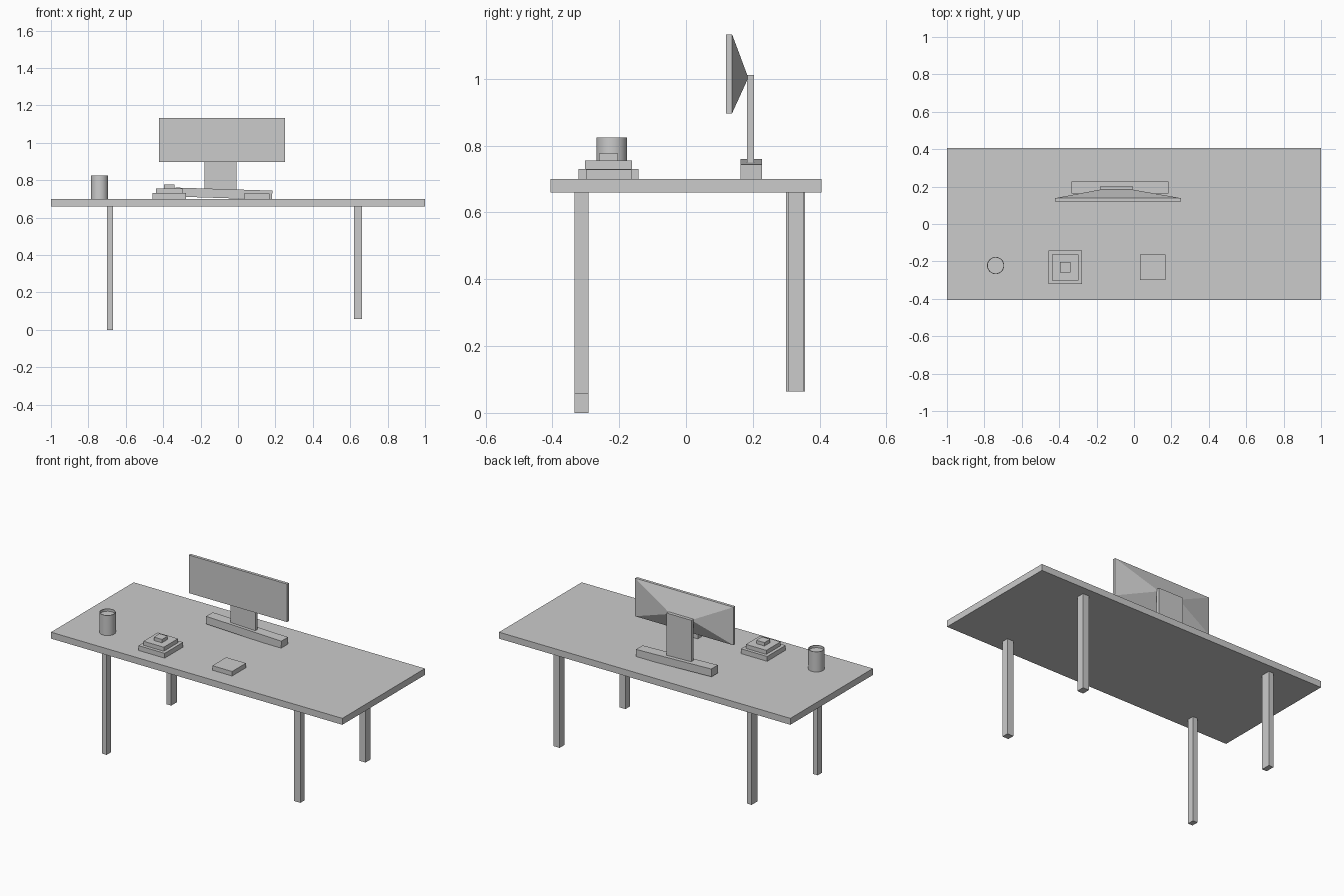
import bpy, bmesh, math
from mathutils import Matrix

if "Cube" in bpy.data.objects:
    bpy.data.objects.remove(bpy.data.objects["Cube"])


def finish(name, bm):
    bmesh.ops.recalc_face_normals(bm, faces=bm.faces)
    me = bpy.data.meshes.new(name)
    bm.to_mesh(me)
    bm.free()
    ob = bpy.data.objects.new(name, me)
    bpy.context.collection.objects.link(ob)
    return ob


def box(name, x0, x1, y0, y1, z0, z1):
    bm = bmesh.new()
    bmesh.ops.create_cube(bm, size=1, matrix=Matrix.Diagonal((x1 - x0, y1 - y0, z1 - z0, 1)))
    ob = finish(name, bm)
    ob.location = ((x0 + x1) / 2, (y0 + y1) / 2, (z0 + z1) / 2)
    return ob


# Desk top and slightly uneven legs
box("desk_top", -1, 1, -0.405, 0.405, 0.66, 0.70)
box("front_left_leg", -0.70, -0.668, -0.334, -0.292, 0.0, 0.665)
box("front_right_leg", 0.62, 0.662, -0.334, -0.292, 0.058, 0.665)
box("back_left_leg", -0.70, -0.668, 0.299, 0.356, 0.064, 0.665)
box("back_right_leg", 0.62, 0.662, 0.305, 0.354, 0.064, 0.665)

# Stepped stack and flat pad
for i, (h, z0, z1) in enumerate([(0.09, 0.70, 0.73), (0.07, 0.73, 0.755), (0.028, 0.755, 0.776)]):
    box(f"stack_tier_{i + 1}", -0.368 - h, -0.368 + h, -0.232 - h, -0.232 + h, z0, z1)
box("desk_pad", 0.033, 0.169, -0.299, -0.163, 0.70, 0.728)

# Monitor stand: a slightly tilted foot and a flat neck
foot = box("monitor_foot", -0.334, 0.183, 0.163, 0.228, 0.704, 0.752)
foot.rotation_euler = (0, math.radians(1.8), 0)
box("monitor_neck", -0.18, -0.009, 0.183, 0.204, 0.745, 1.012)

# Monitor: thin slab with a back tapering to the neck
bm = bmesh.new()
rings = []
for y, x0, x1, z0, z1 in [(0.12, -0.422, 0.252, 0.897, 1.133),
                          (0.138, -0.422, 0.252, 0.897, 1.133),
                          (0.184, -0.18, -0.009, 0.998, 1.01)]:
    rings.append([bm.verts.new((x, y, z)) for x, z in ((x0, z0), (x1, z0), (x1, z1), (x0, z1))])
for a, b in zip(rings, rings[1:]):
    for i in range(4):
        j = (i + 1) % 4
        bm.faces.new((a[i], a[j], b[j], b[i]))
bm.faces.new(rings[0])
bm.faces.new(rings[-1])
finish("monitor", bm)

# Cup: revolved profile with a shallow recessed top
N = 32
bm = bmesh.new()
rings = []
for r, z in [(0.046, 0.70), (0.046, 0.825), (0.042, 0.825), (0.042, 0.81)]:
    rings.append([bm.verts.new((r * math.cos(2 * math.pi * k / N), r * math.sin(2 * math.pi * k / N), z))
                  for k in range(N)])
for a, b in zip(rings, rings[1:]):
    for i in range(N):
        j = (i + 1) % N
        bm.faces.new((a[i], a[j], b[j], b[i]))
bm.faces.new(rings[0])
bm.faces.new(rings[-1])
cup = finish("cup", bm)
cup.location = (-0.74, -0.222, 0)
bpy.context.view_layer.objects.active = cup
cup.select_set(True)
bpy.ops.object.shade_smooth_by_angle()
